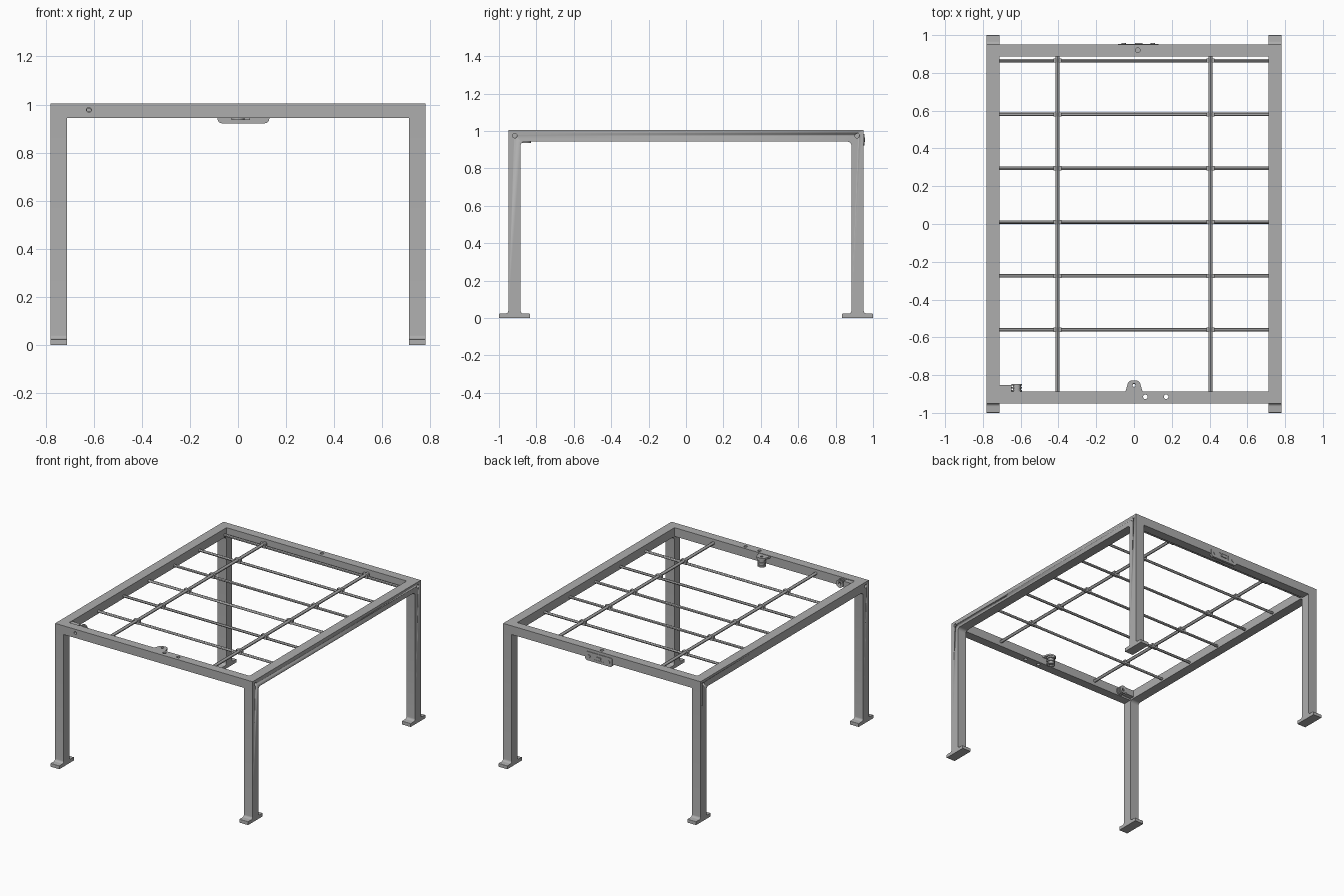
import bpy, bmesh, math
from mathutils import Vector, Matrix

cube = bpy.data.objects.get("Cube")
if cube:
    bpy.data.objects.remove(cube, do_unlink=True)

GREY = (0.42, 0.42, 0.42, 1)
steel = bpy.data.materials.new("grey steel")
steel.use_nodes = True
steel.diffuse_color = GREY
steel.node_tree.nodes["Principled BSDF"].inputs["Base Color"].default_value = GREY

TOP, UNDER = 1.005, 0.943      # rail top and underside
HX, IX = 0.78, 0.712           # outer and inner half width
HY, IY = 0.95, 0.887           # outer and inner half depth


def finish(name, bm, smooth=False):
    bmesh.ops.recalc_face_normals(bm, faces=bm.faces[:])
    mesh = bpy.data.meshes.new(name)
    bm.to_mesh(mesh)
    bm.free()
    mesh.materials.append(steel)
    ob = bpy.data.objects.new(name, mesh)
    bpy.context.collection.objects.link(ob)
    if smooth:
        bpy.ops.object.select_all(action="DESELECT")
        ob.select_set(True)
        bpy.context.view_layer.objects.active = ob
        bpy.ops.object.shade_smooth_by_angle()
    return ob


def box(name, lo, hi):
    lo, hi = Vector(lo), Vector(hi)
    bm = bmesh.new()
    bmesh.ops.create_cube(bm, size=1)
    bmesh.ops.scale(bm, vec=hi - lo, verts=bm.verts)
    bmesh.ops.translate(bm, vec=(lo + hi) / 2, verts=bm.verts)
    return finish(name, bm)


def rod(name, a, b, r, sides=16):
    a, b = Vector(a), Vector(b)
    turn = Vector((0, 0, 1)).rotation_difference(b - a).to_matrix().to_4x4()
    bm = bmesh.new()
    bmesh.ops.create_cone(bm, cap_ends=True, segments=sides, radius1=r, radius2=r,
                          depth=(b - a).length, matrix=Matrix.Translation((a + b) / 2) @ turn)
    return finish(name, bm, True)


def rounded(corners, steps=5):
    """Outline from (u, v, radius) corners, with arcs where radius > 0."""
    out = []
    for i, (u, v, r) in enumerate(corners):
        p = Vector((u, v))
        if r == 0:
            out.append(p)
            continue
        d1 = (Vector(corners[i - 1][:2]) - p).normalized()
        d2 = (Vector(corners[(i + 1) % len(corners)][:2]) - p).normalized()
        half = d1.angle(d2) / 2
        centre = p + (d1 + d2).normalized() * (r / math.sin(half))
        s = p + d1 * (r / math.tan(half)) - centre
        e = p + d2 * (r / math.tan(half)) - centre
        for k in range(steps + 1):
            out.append(centre + s.lerp(e, k / steps).normalized() * r)
    return out


def extrude(name, corners, place, direction, smooth=True):
    bm = bmesh.new()
    face = bm.faces.new([bm.verts.new(place(*p)) for p in rounded(corners)])
    new = bmesh.ops.extrude_face_region(bm, geom=[face])["geom"]
    bmesh.ops.translate(bm, vec=direction, verts=[g for g in new if isinstance(g, bmesh.types.BMVert)])
    return finish(name, bm, smooth)


def drill(ob, *cutters):
    for c in cutters:
        mod = ob.modifiers.new("hole", "BOOLEAN")
        mod.operation, mod.solver, mod.object = "DIFFERENCE", "EXACT", c
    done = bpy.data.meshes.new_from_object(ob.evaluated_get(bpy.context.evaluated_depsgraph_get()))
    ob.modifiers.clear()
    ob.data = done
    for c in cutters:
        bpy.data.objects.remove(c, do_unlink=True)


def hole_z(x, y, r=0.012):
    return rod("cutter", (x, y, 0.9), (x, y, 1.1), r)


# Side frames: two legs with feet and a long rail, with rounded inner corners
half = [(0.835, 0, 0), (1, 0, 0), (1, 0.024, 0.004), (HY, 0.024, 0.016), (HY, TOP, 0)]
inner = [(0.885, UNDER, 0.022), (0.885, 0.024, 0.016), (0.835, 0.024, 0.004)]
right_half = half + [(-y, z, r) for y, z, r in reversed(half)]
profile = right_half + [(-y, z, r) for y, z, r in reversed(inner)] + inner
for side, name in ((1, "left"), (-1, "right")):
    frame = extrude(name + "_side_frame", profile, lambda y, z: (side * IX, y, z),
                    (side * (HX - IX), 0, 0))
    drill(frame, *[rod("cutter", (side * 0.76, y, 0.975), (side * 0.8, y, 0.975), 0.012)
                   for y in (-0.915, 0.915)])

# End rails with drilled holes
front = box("front_rail", (-IX, -HY, UNDER), (IX, -IY, TOP))
drill(front, hole_z(0.06, -0.915), hole_z(0.17, -0.915),
      rod("cutter", (-0.62, -1, 0.978), (-0.62, -0.8, 0.978), 0.01))
back = box("back_rail", (-IX, IY, UNDER), (IX, HY, TOP))
drill(back, hole_z(0.02, 0.92))

# Grid of rods with small clips at the crossings
for x in (-0.405, 0.405):
    rod("long_rod", (x, -IY, 0.977), (x, IY, 0.977), 0.011, 12)
for i in range(6):
    y = -0.56 + 0.285 * i
    rod("cross_rod", (-IX, y, 0.961), (IX, y, 0.961), 0.009, 12)
    for x in (-0.405, 0.405):
        box("rod_clip", (x - 0.022, y - 0.011, 0.955), (x + 0.022, y + 0.011, 0.985))

# Front lug with a ribbed vertical knob
lug = extrude("front_lug", [(-0.045, -IY, 0), (0.045, -IY, 0), (0.028, -0.828, 0.024),
                            (-0.028, -0.828, 0.024)],
              lambda x, y: (x, y, 0.99), (0, 0, 0.012))
drill(lug, hole_z(0, -0.853, 0.009))


def knob(name, start, step):
    start, step = Vector(start), Vector(step)
    for k in range(5):
        a = start + step * k
        ob = rod(name, a, a + step, 0.028 if k % 2 == 0 else 0.021, 20)
        drill(ob, rod("cutter", a - step, a + step * 2, 0.009))


knob("lug_knob", (0, -0.856, 0.935), (0, 0, 0.011))

# Corner bracket and ribbed horizontal knob
box("corner_bracket", (-IX, -IY, 0.955), (-0.648, -0.852, 1.0))
knob("corner_knob", (-0.62, -IY, 0.975), (0, 0.008, 0))

# Back latch plate with window, bolt and screws
plate = extrude("latch_plate", [(-0.085, 0.922, 0.018), (0.13, 0.922, 0.018), (0.13, 0.985, 0.012),
                                (-0.085, 0.985, 0.012)],
                lambda x, z: (x, 0.938, z), (0, 0.016, 0))
drill(plate, box("cutter", (-0.015, 0.952, 0.94), (0.06, 1, 0.972)))
box("latch_bolt", (0.005, 0.945, 0.948), (0.045, 0.958, 0.964))
box("latch_stop", (-0.005, 0.90, 0.936), (0.05, 0.938, UNDER))
for x in (-0.055, 0.1):
    rod("latch_screw", (x, 0.95, 0.953), (x, 0.958, 0.953), 0.012)
